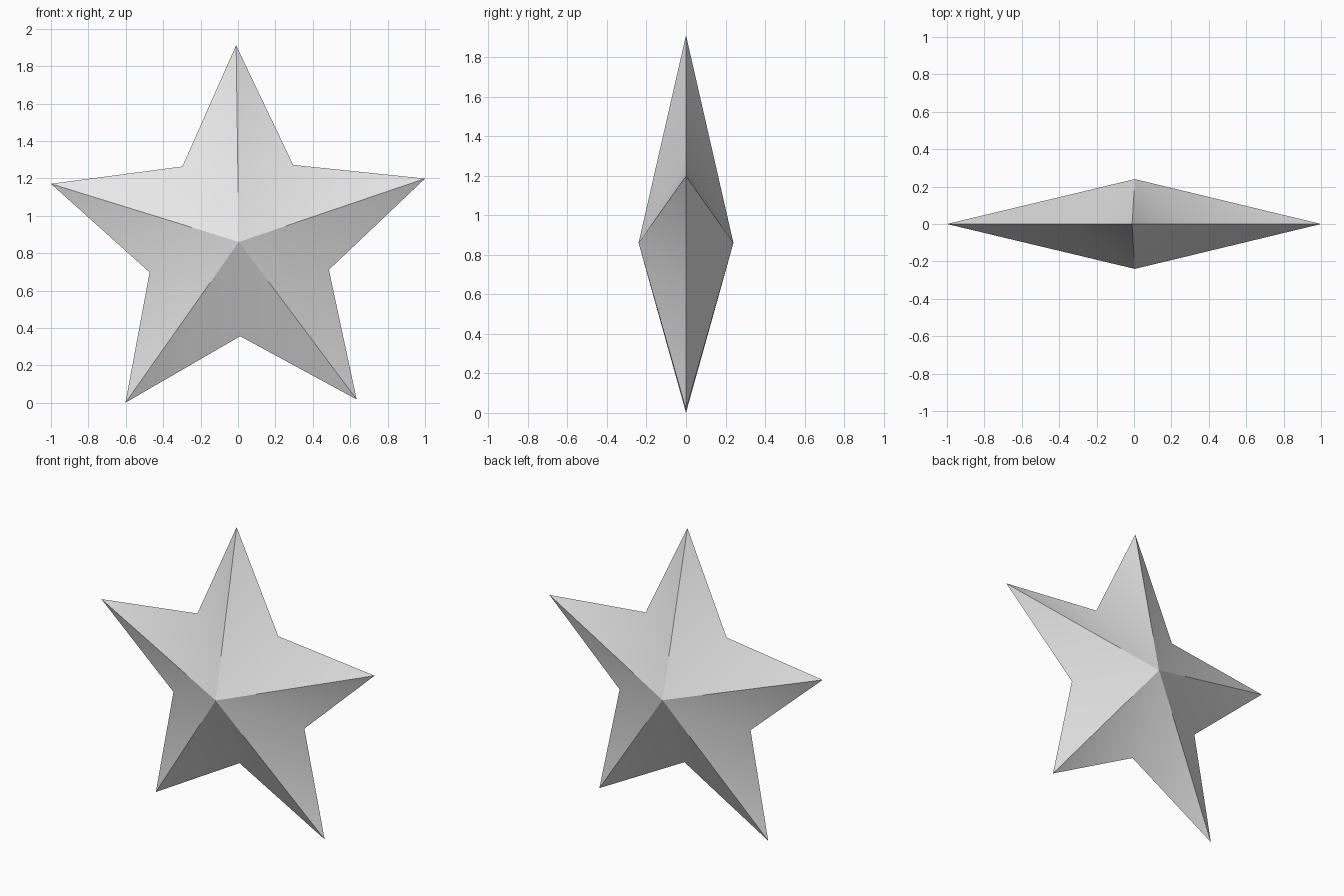
import bpy, bmesh
from math import cos, sin, radians, pi

cube = bpy.data.objects.get("Cube")
if cube:
    bpy.data.objects.remove(cube, do_unlink=True)

POINTS = 5
OUTER, INNER = 1.0516, 0.504
HALF_DEPTH = 0.24
TILT = radians(0.8)
CX, CZ = 0.0045, 0.86

grey = bpy.data.materials.new("light grey")
grey.use_nodes = True
colour = (0.8, 0.8, 0.8, 1)
grey.diffuse_color = colour
grey.node_tree.nodes["Principled BSDF"].inputs["Base Color"].default_value = colour

# Star outline with alternating tips and valleys
bm = bmesh.new()
rim = []
for i in range(POINTS * 2):
    r = INNER if i % 2 else OUTER
    a = pi / 2 + TILT + i * pi / POINTS
    rim.append(bm.verts.new((CX + r * cos(a), 0, CZ + r * sin(a))))

# Front and back faces rising to a central peak
for y in (-HALF_DEPTH, HALF_DEPTH):
    peak = bm.verts.new((CX, y, CZ))
    for a, b in zip(rim, rim[1:] + rim[:1]):
        bm.faces.new((a, b, peak))
bmesh.ops.recalc_face_normals(bm, faces=bm.faces)

mesh = bpy.data.meshes.new("star")
bm.to_mesh(mesh)
bm.free()
mesh.materials.append(grey)
star = bpy.data.objects.new("star", mesh)
bpy.context.collection.objects.link(star)

# Soft valleys, crisp ridges
bpy.ops.object.select_all(action="DESELECT")
star.select_set(True)
bpy.context.view_layer.objects.active = star
bpy.ops.object.shade_smooth_by_angle(angle=radians(30))
